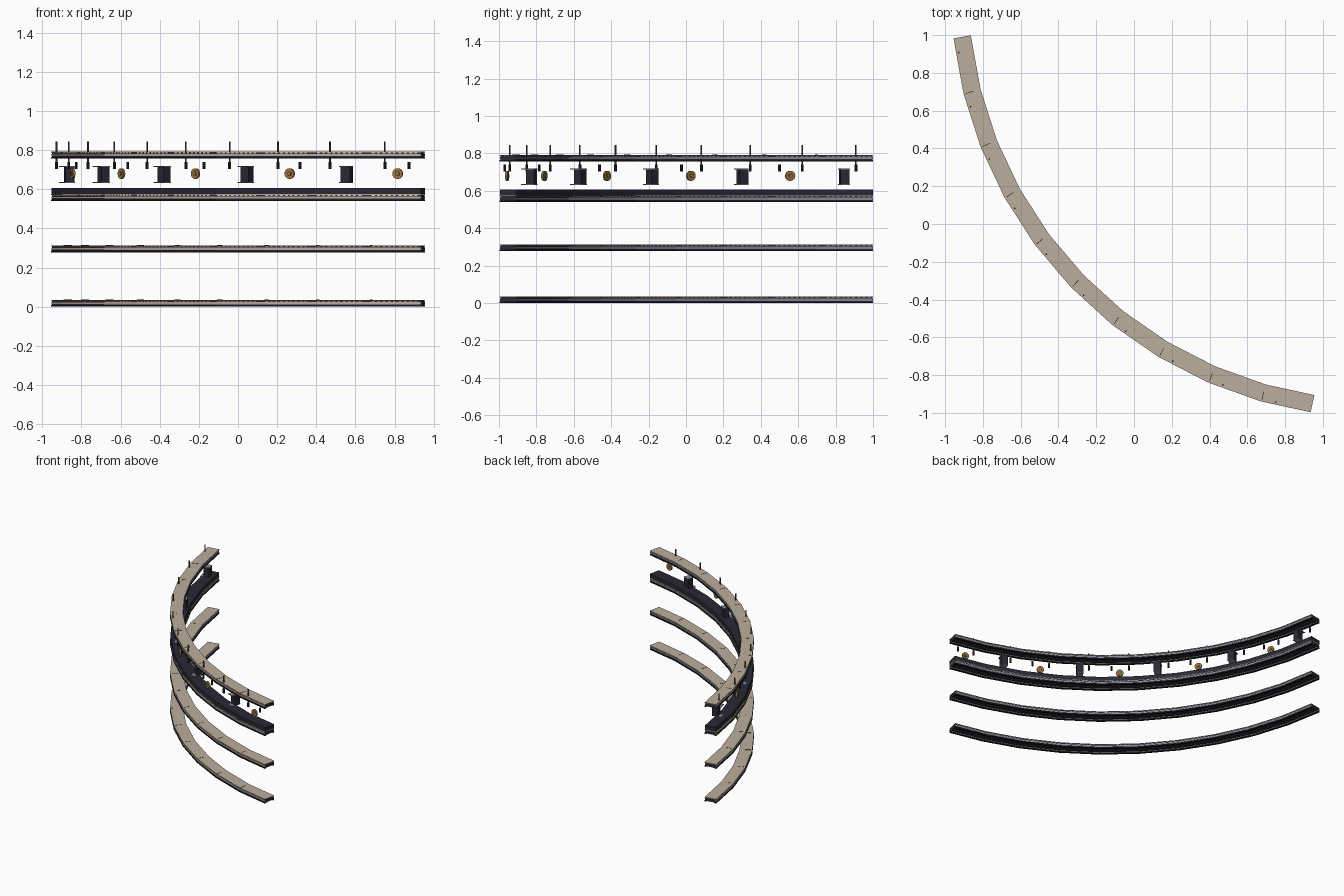
import bpy, bmesh, math
from mathutils import Vector, Matrix

if "Cube" in bpy.data.objects:
    bpy.data.objects.remove(bpy.data.objects["Cube"])

def mat(name, c):
    m = bpy.data.materials.new(name)
    m.diffuse_color = (*c, 1)
    m.use_nodes = True
    m.node_tree.nodes["Principled BSDF"].inputs["Base Color"].default_value = m.diffuse_color
    return m

TAN = mat("tan", (0.50, 0.42, 0.33))
NAVY = mat("dark navy", (0.022, 0.021, 0.036))
BLACK = mat("near black", (0.010, 0.009, 0.015))
CREAM = mat("cream", (0.72, 0.66, 0.52))
GREY = mat("blue grey", (0.26, 0.27, 0.32))
BRONZE = mat("bronze", (0.33, 0.18, 0.05))
BROWN = mat("dark brown", (0.10, 0.065, 0.025))

# Faceted arc path: outer edge of the shelves
C, R, STEP, N, WIDTH = Vector((1.296, 1.239)), 2.266, 7.5, 10, 0.093
def at(i):
    a = math.radians(186.5 + STEP * i)
    return C + R * Vector((math.cos(a), math.sin(a)))
V = [at(i) for i in range(N + 1)]
V[N] = V[N - 1] + (V[N] - V[N - 1]).normalized() * 0.27

def frame(i):
    d = (V[i + 1] - V[i]).normalized()
    return d, Vector((-d.y, d.x))

def seg_matrix(i, along, inset, z):
    """Local x runs along the segment, local y points inward."""
    d, n = frame(i)
    p = V[i] + d * along + n * inset
    return Matrix(((d.x, n.x, 0, p.x), (d.y, n.y, 0, p.y), (0, 0, 1, z), (0, 0, 0, 1)))

def miter(i, inset):
    if i == 0:
        return V[0] + frame(0)[1] * inset
    if i == N:
        return V[N] + frame(N - 1)[1] * inset
    n = (frame(i - 1)[1] + frame(i)[1]).normalized()
    return V[i] + n * inset / n.dot(frame(i)[1])

def finish(name, bm, m):
    bmesh.ops.recalc_face_normals(bm, faces=bm.faces)
    me = bpy.data.meshes.new(name)
    bm.to_mesh(me)
    bm.free()
    me.materials.append(m)
    ob = bpy.data.objects.new(name, me)
    bpy.context.collection.objects.link(ob)
    return ob

def band(name, m, a, b, z0, z1):
    """Rectangular section swept along the arc between two insets."""
    bm = bmesh.new()
    rings = []
    for i in range(N + 1):
        p, q = miter(i, a), miter(i, b)
        rings.append([bm.verts.new((*v, z)) for v, z in ((p, z0), (q, z0), (q, z1), (p, z1))])
    for r, s in zip(rings, rings[1:]):
        for k in range(4):
            bm.faces.new((r[k], r[(k + 1) % 4], s[(k + 1) % 4], s[k]))
    bm.faces.new(rings[0])
    bm.faces.new(rings[-1])
    return finish(name, bm, m)

def boxes(name, m, items):
    """items: (segment, along, inset, z centre, size)"""
    bm = bmesh.new()
    for i, al, ins, z, s in items:
        bmesh.ops.create_cube(bm, size=1, matrix=seg_matrix(i, al, ins, z) @ Matrix.Diagonal((*s, 1)))
    return finish(name, bm, m)

def rods(name, m, items, r, h, sides, radial=False):
    """items: (segment, along, inset, z centre)"""
    bm = bmesh.new()
    rot = Matrix.Rotation(math.pi / 2, 4, 'X') if radial else Matrix()
    for it in items:
        bmesh.ops.create_cone(bm, cap_ends=True, segments=sides, radius1=r, radius2=r,
                              depth=h, matrix=seg_matrix(*it) @ rot)
    return finish(name, bm, m)

# Four shelf levels
for lvl, z in enumerate((0, 0.278, 0.54, 0.757)):
    t = f"level_{lvl + 1}_"
    band(t + "top_plate", TAN, 0, WIDTH, z + 0.031, z + 0.035)
    band(t + "core", NAVY, 0.006, 0.087, z + 0.006, z + 0.031)
    band(t + "outer_lip", BLACK, 0, 0.012, z, z + 0.009)
    band(t + "inner_lip", BLACK, 0.081, WIDTH, z, z + 0.009)
    band(t + "outer_strip", TAN, 0.002, 0.008, z + 0.012, z + 0.024)
    band(t + "inner_strip", GREY, 0.085, 0.091, z + 0.012, z + 0.024)
    band(t + "light_strip", CREAM, 0.018, 0.024, z + 0.003, z + 0.007)
    boxes(t + "edge_dashes", CREAM, [(i, 0.02 + 0.028 * k, ins, z + 0.028, (0.016, 0.006, 0.004))
          for i in range(N) for k in range(9) for ins in (0.005, 0.088)])
    boxes(t + "joint_marks", BLACK, [(i, 0.004, 0.032, z + 0.035, (0.003, 0.045, 0.002))
          for i in range(1, N)])

# Dark slab lying on the third level
band("dark_slab", NAVY, 0.002, WIDTH - 0.002, 0.575, 0.607)

# Posts through the top level with dark sleeves hanging below
post = [(i, 0.078, 0.014) for i in range(N)]
rods("posts", BROWN, [(*p, 0.79) for p in post], 0.0045, 0.11, 8)
extra = [(i, 0.205, 0.014) for i in range(1, N, 2)]
rods("hanging_sleeves", NAVY, [(*p, 0.722) for p in post + extra], 0.0075, 0.036, 8)

# Alternating hanging boxes with thin brackets
even, odd = range(0, N, 2), range(1, N, 2)
boxes("hanging_boxes", NAVY, [(i, 0.15, 0.067, 0.675, (0.05, 0.045, 0.078)) for i in even])
boxes("box_brackets", GREY, [(i, 0.15, 0.055, z, (0.05, 0.075, 0.004))
      for i in even for z in (0.634, 0.716)])

# Alternating bronze wheels facing outward
w = [(i, 0.145, 0.014, 0.68) for i in odd]
rods("wheels", BRONZE, w, 0.027, 0.012, 20, True)
rods("wheel_recesses", BROWN, w, 0.013, 0.014, 16, True)
rods("wheel_hubs", BRONZE, w, 0.008, 0.018, 12, True)
